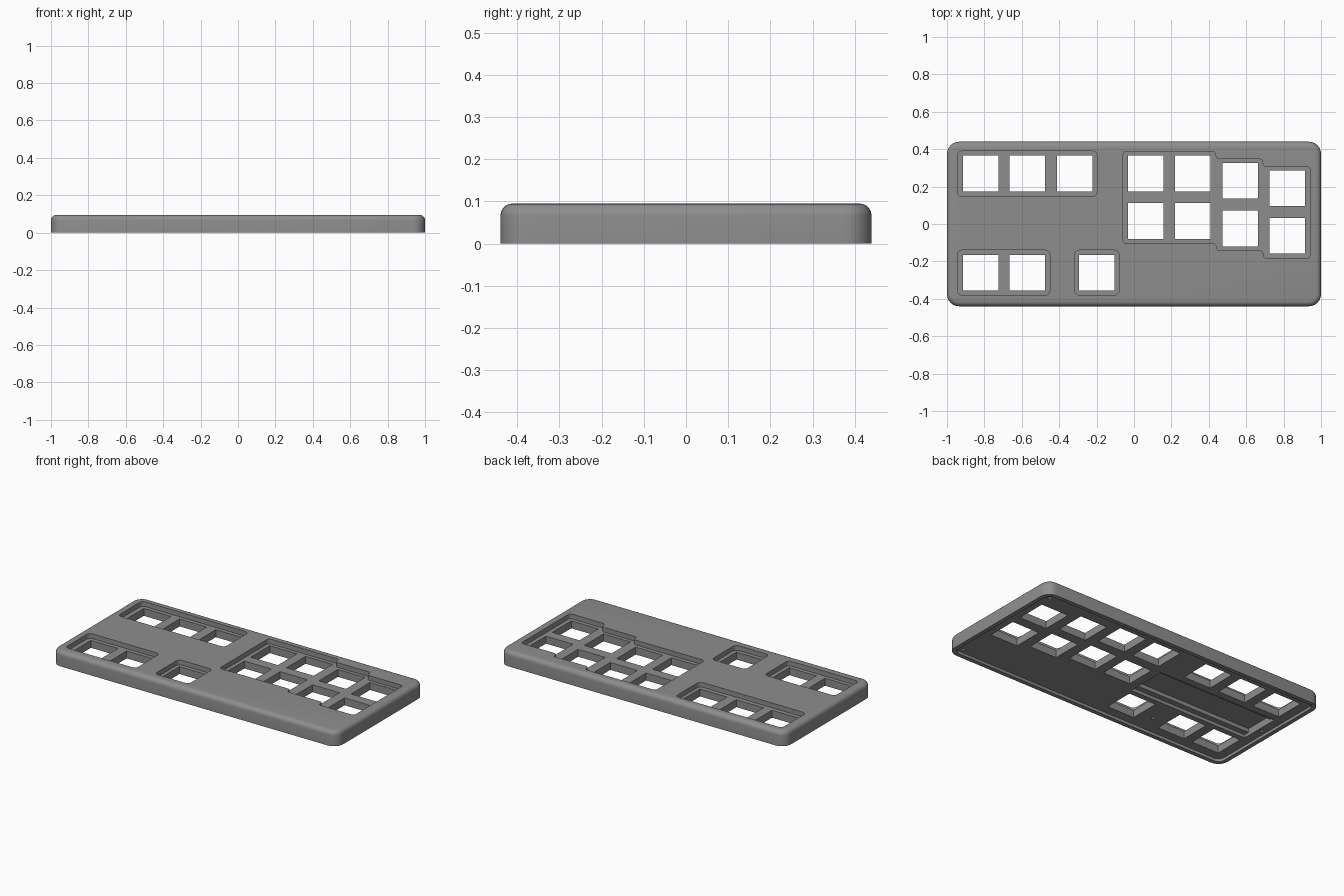
import bpy, bmesh, math
from mathutils import Vector

if "Cube" in bpy.data.objects:
    bpy.data.objects.remove(bpy.data.objects["Cube"])

H = 0.095        # case height
LID = 0.018      # depth of the underside lid rebate
RECESS = 0.03    # depth of the key wells
KEY = 0.19       # switch opening size

grey = bpy.data.materials.new("grey")
grey.diffuse_color = (0.27, 0.27, 0.27, 1)
grey.use_nodes = True
grey.node_tree.nodes["Principled BSDF"].inputs["Base Color"].default_value = grey.diffuse_color


def rounded(points, r, steps=6):
    """Closed outline (anticlockwise) with every corner rounded."""
    out = []
    for i, p in enumerate(points):
        p = Vector(p)
        a = (Vector(points[i - 1]) - p).normalized()
        b = (Vector(points[(i + 1) % len(points)]) - p).normalized()
        c = p + (a + b) * r
        for s in range(steps + 1):
            t = s / steps * math.pi / 2
            out.append(c - b * r * math.cos(t) - a * r * math.sin(t))
    return out


def rect(x0, x1, y0, y1):
    return [(x0, y0), (x1, y0), (x1, y1), (x0, y1)]


def loft(name, rings):
    """Solid through stacked outlines given as (outline, z)."""
    bm = bmesh.new()
    loops = [[bm.verts.new((p[0], p[1], z)) for p in o] for o, z in rings]
    n = len(loops[0])
    for lo, hi in zip(loops, loops[1:]):
        for i in range(n):
            j = (i + 1) % n
            bm.faces.new((lo[i], lo[j], hi[j], hi[i]))
    bm.faces.new(loops[0][::-1])
    bm.faces.new(loops[-1])
    bmesh.ops.recalc_face_normals(bm, faces=bm.faces)
    me = bpy.data.meshes.new(name)
    bm.to_mesh(me)
    bm.free()
    me.materials.append(grey)
    ob = bpy.data.objects.new(name, me)
    bpy.context.collection.objects.link(ob)
    return ob


def cut(outline, z0, z1):
    """Subtract a prism from the case."""
    cutter = loft("cutter", [(outline, z0), (outline, z1)])
    cutter.hide_render = True
    mod = case.modifiers.new("cut", 'BOOLEAN')
    mod.operation, mod.solver, mod.object = 'DIFFERENCE', 'EXACT', cutter
    bpy.context.view_layer.objects.active = case
    bpy.ops.object.modifier_apply(modifier=mod.name)
    bpy.data.objects.remove(cutter)


# Case body: rounded slab with a filleted top edge
F = 0.028


def slab(inset):
    return rounded(rect(-1 + inset, 1 - inset, -0.44 + inset, 0.44 - inset), 0.065 - inset)


rings = [(slab(0), 0)]
for s in range(6):
    t = s / 5 * math.pi / 2
    rings.append((slab(F * (1 - math.cos(t))), H - F + F * math.sin(t)))
case = loft("keypad_case", rings)

# Underside lid rebate
cut(slab(0.026), -0.05, LID)

# Key wells in the top face
wells = [
    rect(-0.945, -0.198, 0.147, 0.39),
    rect(-0.945, -0.45, -0.38, -0.14),
    rect(-0.318, -0.08, -0.38, -0.14),
    # Stepped well for the staggered cluster
    [(-0.058, -0.104), (0.441, -0.104), (0.441, -0.142), (0.692, -0.142), (0.692, -0.184),
     (0.942, -0.184), (0.942, 0.307), (0.688, 0.307), (0.688, 0.347), (0.437, 0.347),
     (0.437, 0.388), (-0.058, 0.388)],
]
for i, w in enumerate(wells):
    cut(rounded(w, 0.018 if i == 3 else 0.025, 4), H - RECESS, H + 0.05)

# Switch openings
keys = [(x, 0.27) for x in (-0.82, -0.57, -0.316)]
keys += [(x, -0.26) for x in (-0.82, -0.57, -0.2)]
for x, y in ((0.062, 0.27), (0.313, 0.27), (0.567, 0.23), (0.82, 0.19)):
    keys += [(x, y), (x, y - 0.254)]
k = KEY / 2
for x, y in keys:
    cut(rect(x - k, x + k, y - k, y + k), -0.1, H + 0.1)

# Stepped controller pocket in the underside
cut(rect(-0.92, -0.09, -0.13, 0.13), -0.03, 0.038)
cut(rect(-0.92, -0.09, -0.095, 0.095), -0.03, 0.062)

# Screw holes in the underside
for x, y in ((0.93, 0.37), (0.93, -0.385), (-0.385, -0.29), (-0.945, -0.01), (-0.945, 0.41)):
    ring = [(x + 0.011 * math.cos(a * math.pi / 6), y + 0.011 * math.sin(a * math.pi / 6))
            for a in range(12)]
    cut(ring, -0.03, 0.055)

# Smooth the fillets, keep the cut edges sharp
bpy.ops.object.select_all(action='DESELECT')
case.select_set(True)
bpy.context.view_layer.objects.active = case
bpy.ops.object.shade_smooth_by_angle(angle=math.radians(30))
